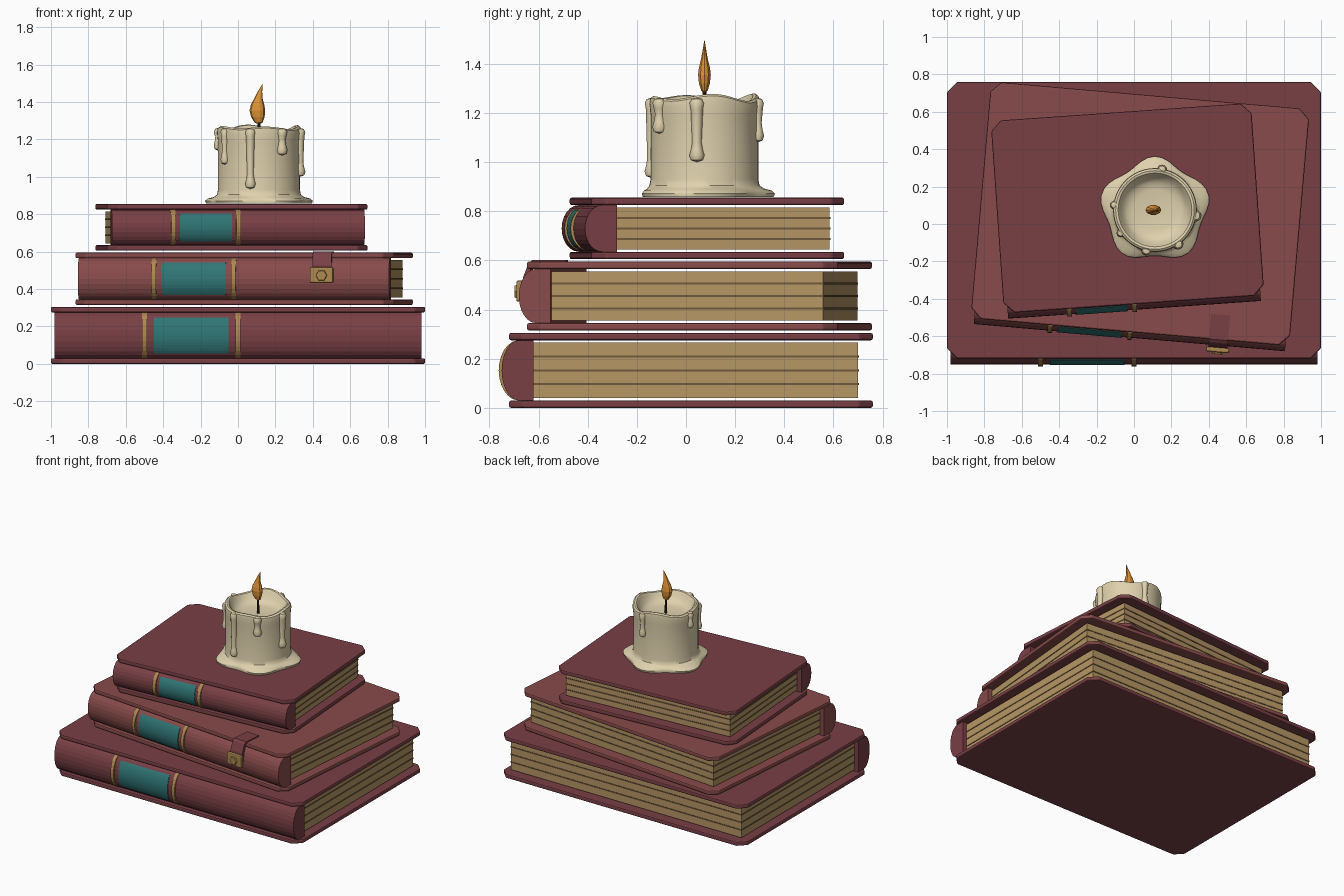
import bpy, bmesh
from math import sin, cos, pi, radians
from mathutils import Matrix, Vector

if "Cube" in bpy.data.objects:
    bpy.data.objects.remove(bpy.data.objects["Cube"])


def mat(name, rgb):
    m = bpy.data.materials.new(name)
    m.diffuse_color = (*rgb, 1)
    m.use_nodes = True
    m.node_tree.nodes["Principled BSDF"].inputs["Base Color"].default_value = m.diffuse_color
    return m


DARK = mat("maroon_leather", (0.19, 0.05, 0.06))
RED = mat("red_leather", (0.25, 0.07, 0.07))
PAPER = mat("paper", (0.47, 0.31, 0.13))
GROOVE = mat("paper_groove", (0.16, 0.10, 0.045))
GOLD = mat("gold", (0.42, 0.25, 0.08))
TEAL = mat("teal_label", (0.03, 0.18, 0.18))
WAX = mat("wax", (0.74, 0.64, 0.42))
FLAME = mat("flame", (0.75, 0.30, 0.04))
WICK = mat("wick", (0.03, 0.02, 0.015))


def finish(name, bm, material, world=Matrix(), bevel=0, smooth=False):
    bmesh.ops.recalc_face_normals(bm, faces=bm.faces)
    me = bpy.data.meshes.new(name)
    bm.to_mesh(me)
    bm.free()
    me.materials.append(material)
    ob = bpy.data.objects.new(name, me)
    bpy.context.collection.objects.link(ob)
    ob.matrix_world = world
    if bevel:
        mod = ob.modifiers.new("bevel", 'BEVEL')
        mod.width, mod.segments, mod.limit_method = bevel, 2, 'ANGLE'
    if smooth:
        bpy.ops.object.select_all(action='DESELECT')
        ob.select_set(True)
        bpy.context.view_layer.objects.active = ob
        bpy.ops.object.shade_smooth_by_angle(angle=radians(40))
    return ob


def box(name, x, y, z, material, world, chamfer=0, bevel=0):
    """Box from (min, max) ranges, optionally with cut vertical corners."""
    bm = bmesh.new()
    bmesh.ops.create_cube(bm, size=1)
    for v in bm.verts:
        v.co = Vector([(r[0] + r[1]) / 2 + c * (r[1] - r[0]) for r, c in zip((x, y, z), v.co)])
    if chamfer:
        up = [e for e in bm.edges if abs(e.verts[0].co.z - e.verts[1].co.z) > 0.001]
        bmesh.ops.bevel(bm, geom=up, offset=chamfer, segments=1, affect='EDGES')
    return finish(name, bm, material, world, bevel)


def prism(name, section, x0, x1, material, world, bevel=0):
    """Extrude a (y, z) outline along x."""
    bm = bmesh.new()
    a, b = [[bm.verts.new((x, y, z)) for y, z in section] for x in (x0, x1)]
    n = len(section)
    for i in range(n):
        j = (i + 1) % n
        bm.faces.new((a[i], a[j], b[j], b[i]))
    bm.faces.new(a)
    bm.faces.new(b)
    return finish(name, bm, material, world, bevel)


def lathe(name, profile, n, material, origin, warp=None, smooth=True):
    """Revolve (radius, z); warp(r, angle, z) may reshape it."""
    bm = bmesh.new()
    rings = []
    for r, z in profile:
        if r == 0:
            p = [warp(0, 0, z) if warp else (0, 0, z)]
        else:
            p = [warp(r, 2 * pi * i / n, z) if warp else
                 (r * cos(2 * pi * i / n), r * sin(2 * pi * i / n), z) for i in range(n)]
        rings.append([bm.verts.new(c) for c in p])
    for a, b in zip(rings, rings[1:]):
        for i in range(n):
            f = [a[i % len(a)], a[(i + 1) % len(a)], b[(i + 1) % len(b)], b[i % len(b)]]
            bm.faces.new(list(dict.fromkeys(f)))
    return finish(name, bm, material, Matrix.Translation(origin), 0, smooth)


def book(name, center, angle, L, D, z0, z1, leather):
    w = Matrix.Translation((*center, 0)) @ Matrix.Rotation(radians(angle), 4, 'Z')
    hx, hy, t = L / 2, D / 2, 0.03
    lo, hi = z0 + t, z1 - t
    zc, h = (lo + hi) / 2, (hi - lo) / 2
    # covers
    for part, z in (("bottom", z0), ("top", hi)):
        box(f"{name}_{part}_cover", (-hx, hx), (-hy, hy), (z, z + t), leather, w, 0.055, 0.008)
    # page block and leaf grooves
    px, py0, py1 = hx - 0.055, -hy + 0.06, hy - 0.06
    box(f"{name}_pages", (-px, px), (py0, py1), (lo + 0.01, hi - 0.01), PAPER, w)
    for i in range(1, 4):
        z = lo + 0.01 + (hi - lo - 0.02) * i / 4
        box(f"{name}_page_groove_{i}", (-px - 0.003, px + 0.003), (py0, py1 + 0.003),
            (z - 0.004, z + 0.004), GROOVE, w)

    def arc(t0, t1, off, n=12):
        angs = [radians(t0 + (t1 - t0) * i / n) for i in range(n + 1)]
        return [(-hy + 0.04 - (0.07 + off) * sin(a), zc + (h + min(off, 0)) * cos(a)) for a in angs]

    # rounded spine
    prism(f"{name}_spine", [(-hy + 0.1, hi)] + arc(0, 180, 0) + [(-hy + 0.1, lo)],
          -hx + 0.02, hx - 0.02, leather, w)
    # raised spine bands and label
    for i, x in enumerate((-hx / 2, 0)):
        prism(f"{name}_spine_band_{i + 1}", arc(4, 176, 0.012) + arc(176, 4, -0.006),
              x - 0.0125, x + 0.0125, GOLD, w)
    prism(f"{name}_spine_label", arc(38, 142, 0.005) + arc(142, 38, -0.006),
          -hx / 4 - 0.1 * L, -hx / 4 + 0.1 * L, TEAL, w)
    return w


book("lower_book", (0, 0.02), 0, 2.0, 1.48, 0.0, 0.305, DARK)
w2 = book("middle_book", (0.033, 0.055), -5, 1.71, 1.27, 0.315, 0.595, RED)
book("upper_book", (-0.035, 0.085), 4, 1.395, 1.03, 0.605, 0.855, DARK)

# clasp strap, plate and stud on the middle book
prism("clasp_strap", [(-0.50, 0.602), (-0.635, 0.602), (-0.652, 0.59), (-0.675, 0.53), (-0.684, 0.45),
                      (-0.66, 0.45), (-0.655, 0.53), (-0.636, 0.585), (-0.625, 0.594), (-0.50, 0.594)],
      0.425, 0.527, DARK, w2)
box("clasp_plate", (0.413, 0.538), (-0.702, -0.675), (0.432, 0.518), GOLD, w2, 0, 0.008)
bm = bmesh.new()
bmesh.ops.create_cone(bm, cap_ends=True, segments=6, radius1=0.032, radius2=0.028, depth=0.014)
bmesh.ops.transform(bm, verts=bm.verts, matrix=Matrix.Translation((0.476, -0.705, 0.473))
                    @ Matrix.Rotation(pi / 2, 4, 'X') @ Matrix.Rotation(pi / 6, 4, 'Z'))
finish("clasp_stud", bm, GOLD, w2)

# candle body with hollow top, wavy rim and lobed wax pool
CX, CY = 0.112, 0.075


def melt(r, a, z):
    if z > 1.22:
        z += 0.010 * sin(4 * a + 0.6) + 0.006 * sin(3 * a + 2)
    if z < 0.9 and r > 0.23:
        k = (r - 0.23) / 0.04
        r += k * (0.02 * cos(5 * (a - pi / 2)) + 0.006 * cos(2 * a))
    return (r * cos(a), r * sin(a), z)


lathe("candle_body", [(0, 1.185), (0.11, 1.187), (0.145, 1.195), (0.172, 1.215), (0.186, 1.245),
                      (0.197, 1.261), (0.210, 1.264), (0.221, 1.256), (0.224, 1.235), (0.219, 1.19),
                      (0.219, 0.93), (0.224, 0.905), (0.24, 0.892), (0.262, 0.884), (0.272, 0.872),
                      (0.268, 0.857), (0, 0.857)], 48, WAX, (CX, CY, 0), melt)

# wax drips: angle, lowest point, size
for i, (ang, bottom, s) in enumerate(((214, 1.065, 0.9), (258, 0.935, 1.1), (304, 1.115, 1.15),
                                      (352, 1.0, 1.2), (80, 1.08, 1.0), (173, 1.14, 0.9)), 1):
    a = radians(ang)
    b = bottom
    prof = [(0, 1.262), (0.018, 1.256), (0.025, 1.24), (0.021, 1.215 if b < 1.1 else 1.22),
            (0.016, b + 0.08), (0.02, b + 0.05), (0.026, b + 0.027), (0.02, b + 0.008), (0, b)]
    lathe(f"wax_drip_{i}", [(r * s, z) for r, z in prof], 12, WAX,
          (CX + 0.22 * cos(a), CY + 0.22 * sin(a), 0))

# wick and flame
lathe("wick", [(0, 1.18), (0.009, 1.18), (0.007, 1.31), (0, 1.31)], 8, WICK, (CX, CY, 0))


def flicker(r, a, z):
    k = (z - 1.28) / 0.22
    return (r * cos(a) - 0.012 * sin(pi * k) + 0.02 * k * k, 0.65 * r * sin(a), z)


lathe("flame", [(0, 1.28), (0.021, 1.29), (0.036, 1.32), (0.042, 1.355), (0.036, 1.385),
                (0.022, 1.42), (0.012, 1.455), (0, 1.50)], 10, FLAME, (CX, CY, 0), flicker, False)
